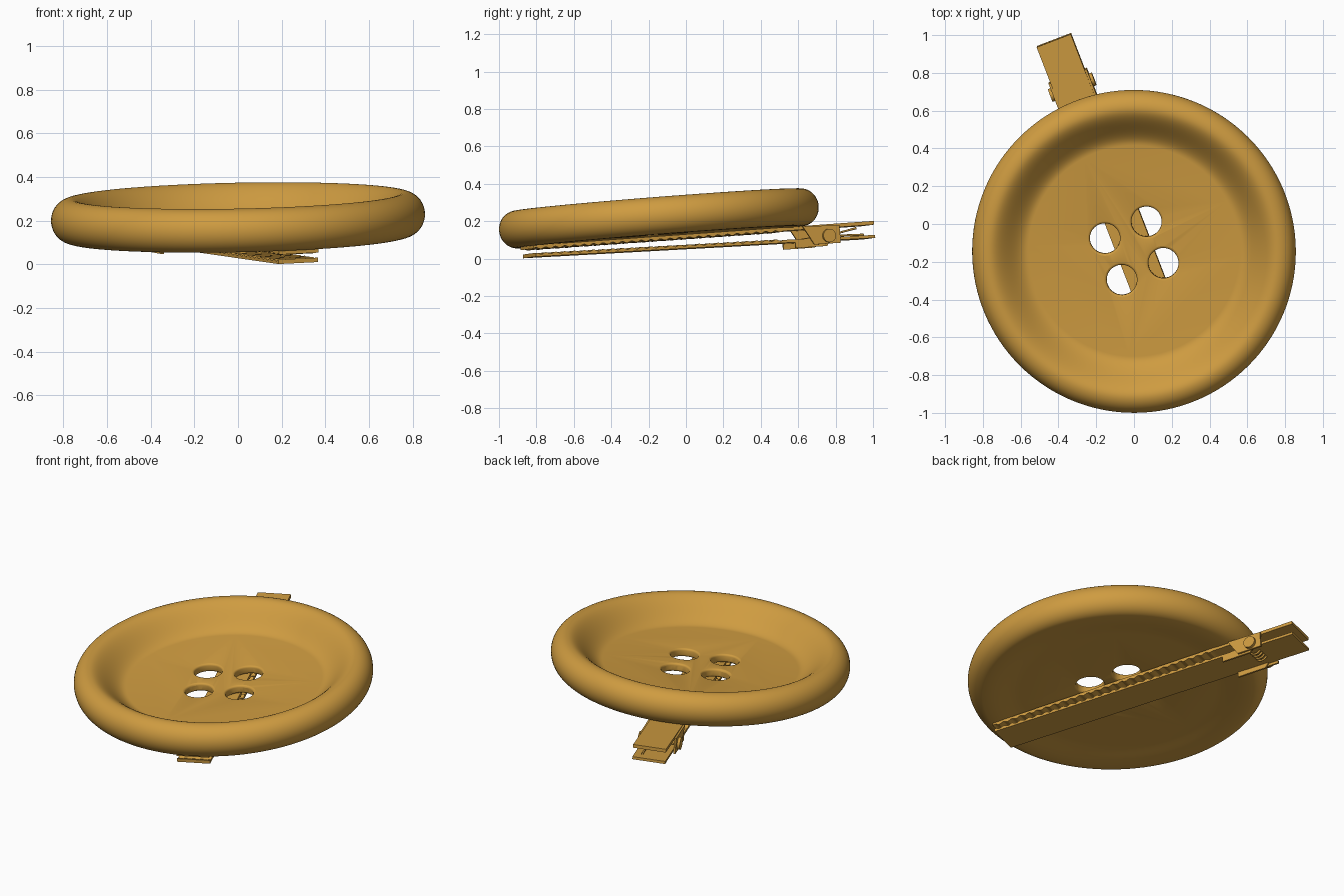
import bpy, bmesh, math
from mathutils import Matrix, Vector

if "Cube" in bpy.data.objects:
    bpy.data.objects.remove(bpy.data.objects["Cube"])

gold = bpy.data.materials.new("golden ochre")
gold.diffuse_color = (0.62, 0.33, 0.052, 1)
gold.use_nodes = True
gold.node_tree.nodes["Principled BSDF"].inputs["Base Color"].default_value = gold.diffuse_color

# tilted frame of the button, and the clip frame turned within it
n = Vector((-0.02, -0.078, 1)).normalized()
ax = Vector((1, 0, 0.02)).normalized()
ay = n.cross(ax)
TILT = Matrix.Translation((0, -0.145, 0.215)) @ Matrix((ax, ay, n)).transposed().to_4x4()
CLIP = TILT @ Matrix.Translation((-0.075, 0.198, 0)) @ Matrix.Rotation(math.radians(21), 4, 'Z')


def make(name, bm, mat, smooth=30):
    bmesh.ops.recalc_face_normals(bm, faces=bm.faces[:])
    me = bpy.data.meshes.new(name)
    bm.to_mesh(me)
    bm.free()
    ob = bpy.data.objects.new(name, me)
    bpy.context.collection.objects.link(ob)
    me.materials.append(gold)
    ob.matrix_world = mat
    bpy.ops.object.select_all(action='DESELECT')
    ob.select_set(True)
    bpy.context.view_layer.objects.active = ob
    bpy.ops.object.shade_smooth_by_angle(angle=math.radians(smooth))
    return ob


def extrude_yz(name, pts, x0, x1):
    """Side profile (y, z) extruded across the clip width."""
    bm = bmesh.new()
    f = bm.faces.new([bm.verts.new((x0, y, z)) for y, z in pts])
    r = bmesh.ops.extrude_face_region(bm, geom=[f])
    bmesh.ops.translate(bm, vec=(x1 - x0, 0, 0),
                        verts=[v for v in r['geom'] if isinstance(v, bmesh.types.BMVert)])
    return make(name, bm, CLIP)


def cylinder(bm, r, depth, m, seg=32):
    bmesh.ops.create_cone(bm, cap_ends=True, segments=seg, radius1=r, radius2=r, depth=depth, matrix=m)


# button body: revolved rim with flat centre
prof = []
for i in range(11):                                   # shallow recess underneath
    t = i / 10
    prof.append((0.56 + 0.18 * t, -0.085 - 0.015 * (3 * t * t - 2 * t ** 3)))
for i in range(1, 25):                                # rounded outer edge
    a = -math.pi / 2 + math.pi * i / 24
    prof.append((0.765 + 0.092 * math.cos(a), 0.1 * math.sin(a)))
for i in range(1, 17):                                # dished slope inside
    t = i / 16
    prof.append((0.765 - 0.205 * t, 0.1 - 0.135 * (3 * t * t - 2 * t ** 3)))
N = 128
bm = bmesh.new()
rings = [[bm.verts.new((r * math.cos(2 * math.pi * k / N), r * math.sin(2 * math.pi * k / N), z))
          for k in range(N)] for r, z in prof]
for a, b in zip(rings, rings[1:]):
    for k in range(N):
        bm.faces.new((a[k], a[(k + 1) % N], b[(k + 1) % N], b[k]))
bm.faces.new(rings[0])
bm.faces.new(rings[-1])
button = make("button", bm, TILT)

# four thread holes
bm = bmesh.new()
for k in range(4):
    a = math.radians(67 + 90 * k)
    cylinder(bm, 0.08, 0.4, Matrix.Translation((0.168 * math.cos(a), 0.168 * math.sin(a), 0)), 40)
cutter = make("hole_cutter", bm, TILT)
cutter.hide_render = True
mod = button.modifiers.new("holes", 'BOOLEAN')
mod.operation, mod.object, mod.solver = 'DIFFERENCE', cutter, 'EXACT'
bpy.context.view_layer.objects.active = button
bpy.ops.object.modifier_apply(modifier=mod.name)
bpy.data.objects.remove(cutter)
bev = button.modifiers.new("soft_edges", 'BEVEL')
bev.width, bev.segments, bev.limit_method, bev.angle_limit = 0.012, 3, 'ANGLE', math.radians(50)
bpy.ops.object.select_all(action='DESELECT')
button.select_set(True)
bpy.context.view_layer.objects.active = button
bpy.ops.object.modifier_apply(modifier=bev.name)
bpy.ops.object.shade_smooth_by_angle(angle=math.radians(35))

# clip jaws with wavy gripping faces towards the tail
L, W = 0.978, 0.097


def wave(y):
    return 0.005 * math.sin(2 * math.pi * (y + L) / 0.055) if y < 0.45 else 0.0


def low(y):                                           # underside of the lower jaw
    return -0.16 - 0.027 * (y + L) / (2 * L)


ys = [-L + 2 * L * i / 200 for i in range(201)]
extrude_yz("upper_jaw", [(-L, -0.098), (L, -0.096)] +
           [(y, -0.116 + wave(y)) for y in reversed(ys)], -W, W)
extrude_yz("lower_jaw", [(-L + 0.01, low(-L)), (L, low(L))] +
           [(y, low(y) + 0.016 + wave(y)) for y in reversed(ys[1:])], -W, W)

# hinge ears on both sides, pin and pin heads
for s, side in ((-1, "left"), (1, "right")):
    extrude_yz("upper_ear_" + side, [(0.565, -0.10), (0.775, -0.105), (0.775, -0.2), (0.625, -0.2)],
               s * 0.097, s * 0.108)
    extrude_yz("lower_ear_" + side, [(0.52, -0.17), (0.74, -0.15), (0.70, -0.212), (0.52, -0.212)],
               s * 0.086, s * 0.097)
    bm = bmesh.new()
    cylinder(bm, 0.036, 0.016, Matrix.Translation((s * 0.116, 0.709, -0.158)) @ Matrix.Rotation(math.pi / 2, 4, 'Y'))
    make("pin_head_" + side, bm, CLIP)
bm = bmesh.new()
cylinder(bm, 0.014, 0.22, Matrix.Translation((0, 0.709, -0.158)) @ Matrix.Rotation(math.pi / 2, 4, 'Y'), 16)
make("hinge_pin", bm, CLIP)

# coil spring around the pin, with its arm along the handle
cu = bpy.data.curves.new("spring", 'CURVE')
cu.dimensions, cu.bevel_depth, cu.bevel_resolution = '3D', 0.006, 2
pts = [(-0.05 + 0.1 * i / 80, 0.709 + 0.038 * math.cos(i * math.pi / 10),
        -0.158 + 0.038 * math.sin(i * math.pi / 10)) for i in range(81)]
pts = [(-0.05, 0.93, -0.125)] + pts + [(0.05, 0.93, -0.165)]
sp = cu.splines.new('POLY')
sp.points.add(len(pts) - 1)
for p, c in zip(sp.points, pts):
    p.co = (*c, 1)
cu.materials.append(gold)
spring = bpy.data.objects.new("spring", cu)
bpy.context.collection.objects.link(spring)
spring.matrix_world = CLIP
